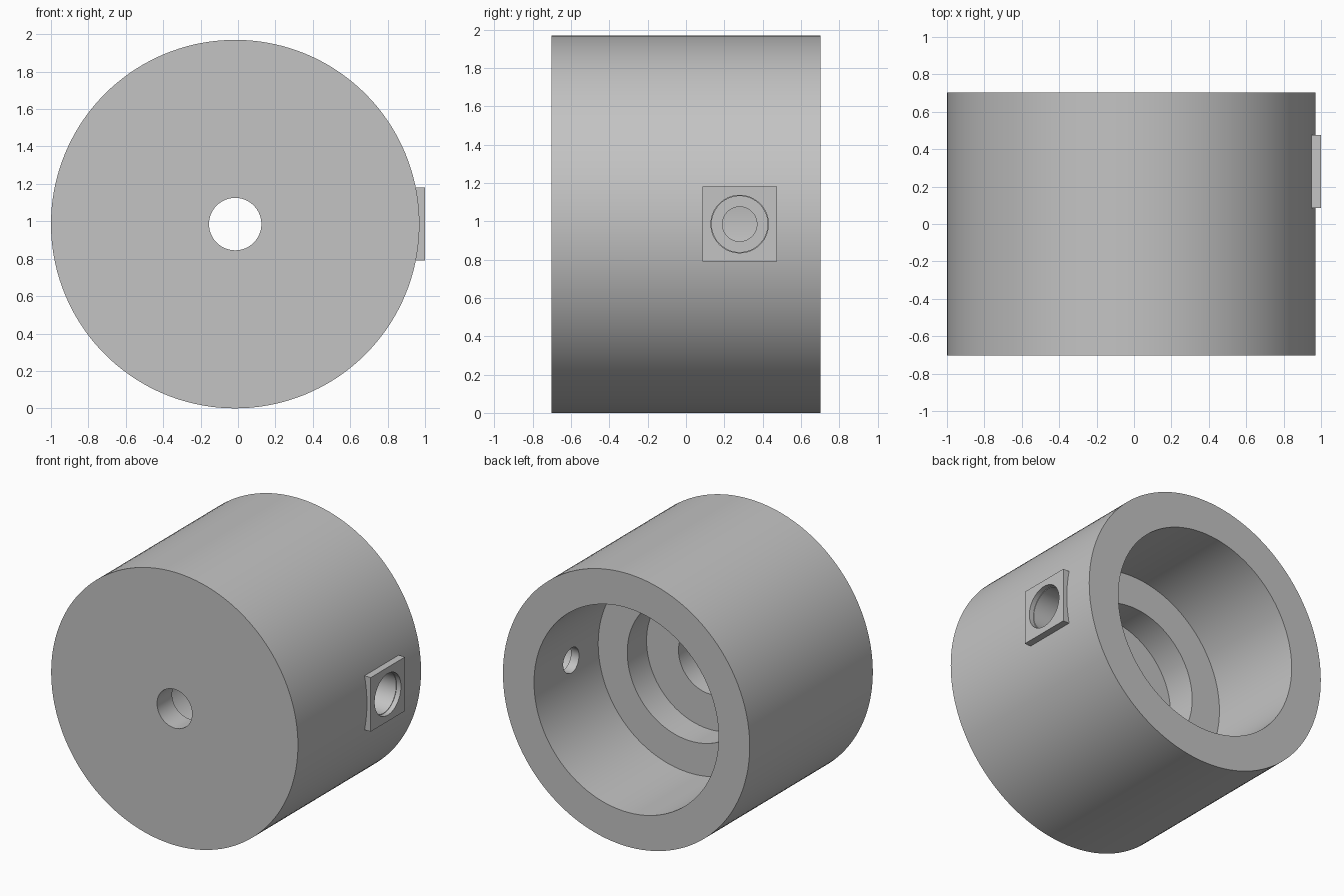
import bpy, bmesh, math
from mathutils import Matrix, Vector

if "Cube" in bpy.data.objects:
    bpy.data.objects.remove(bpy.data.objects["Cube"])

CX, CZ, R, HALF = -0.015, 0.985, 0.985, 0.702
PORT_Y = 0.28

grey = bpy.data.materials.new("plain_grey")
grey.use_nodes = True
grey.diffuse_color = (0.55, 0.55, 0.55, 1)
grey.node_tree.nodes["Principled BSDF"].inputs["Base Color"].default_value = grey.diffuse_color


def finish(bm, name):
    bmesh.ops.recalc_face_normals(bm, faces=bm.faces)
    mesh = bpy.data.meshes.new(name)
    bm.to_mesh(mesh)
    bm.free()
    mesh.materials.append(grey)
    obj = bpy.data.objects.new(name, mesh)
    bpy.context.collection.objects.link(obj)
    return obj


def lathe(name, profile, steps=144):
    """Spin a closed (radius, y) profile about the body axis."""
    bm = bmesh.new()
    verts = [bm.verts.new((CX + r, y, CZ)) for r, y in profile]
    edges = [bm.edges.new((v, verts[i - 1])) for i, v in enumerate(verts)]
    bmesh.ops.spin(bm, geom=verts + edges, cent=(CX, 0, CZ), axis=(0, 1, 0),
                   angle=math.tau, steps=steps, use_merge=True)
    bmesh.ops.remove_doubles(bm, verts=bm.verts, dist=1e-5)
    return finish(bm, name)


def box(name, lo, hi):
    bm = bmesh.new()
    lo, hi = Vector(lo), Vector(hi)
    bmesh.ops.create_cube(bm, size=1, matrix=Matrix.Translation((lo + hi) / 2)
                          @ Matrix.Diagonal((hi - lo).to_4d()))
    return finish(bm, name)


def side_drill(name, radius, x0, x1):
    bm = bmesh.new()
    place = Matrix.Translation(((x0 + x1) / 2, PORT_Y, CZ)) @ Matrix.Rotation(math.pi / 2, 4, 'Y')
    bmesh.ops.create_cone(bm, cap_ends=True, segments=64, radius1=radius,
                          radius2=radius, depth=x1 - x0, matrix=place)
    return finish(bm, name)


def combine(target, tool, operation):
    mod = target.modifiers.new(tool.name, 'BOOLEAN')
    mod.operation, mod.object, mod.solver = operation, tool, 'EXACT'
    bpy.context.view_layer.objects.active = target
    bpy.ops.object.modifier_apply(modifier=mod.name)
    bpy.data.objects.remove(tool)


# Housing with a stepped bore open at the back
housing = lathe("housing", [
    (0.14, -HALF), (R, -HALF), (R, HALF), (0.737, HALF), (0.737, -0.03),
    (0.505, -0.03), (0.505, -0.25), (0.25, -0.25), (0.25, -0.53), (0.14, -0.53)])

# Square pad on the left side
pad = box("port_pad", (0.85, PORT_Y - 0.195, CZ - 0.195), (1.0, PORT_Y + 0.195, CZ + 0.195))
combine(housing, pad, 'UNION')

# Counterbored side port
for name, radius, x0, x1 in (("pad_hole", 0.15, 0.965, 1.1),
                             ("port_counterbore", 0.146, 0.785, 1.1),
                             ("port_hole", 0.09, 0.5, 1.1)):
    combine(housing, side_drill(name, radius, x0, x1), 'DIFFERENCE')

# Smooth round walls, crisp edges
bpy.ops.object.select_all(action='DESELECT')
housing.select_set(True)
bpy.context.view_layer.objects.active = housing
bpy.ops.object.shade_smooth_by_angle(angle=math.radians(30))
